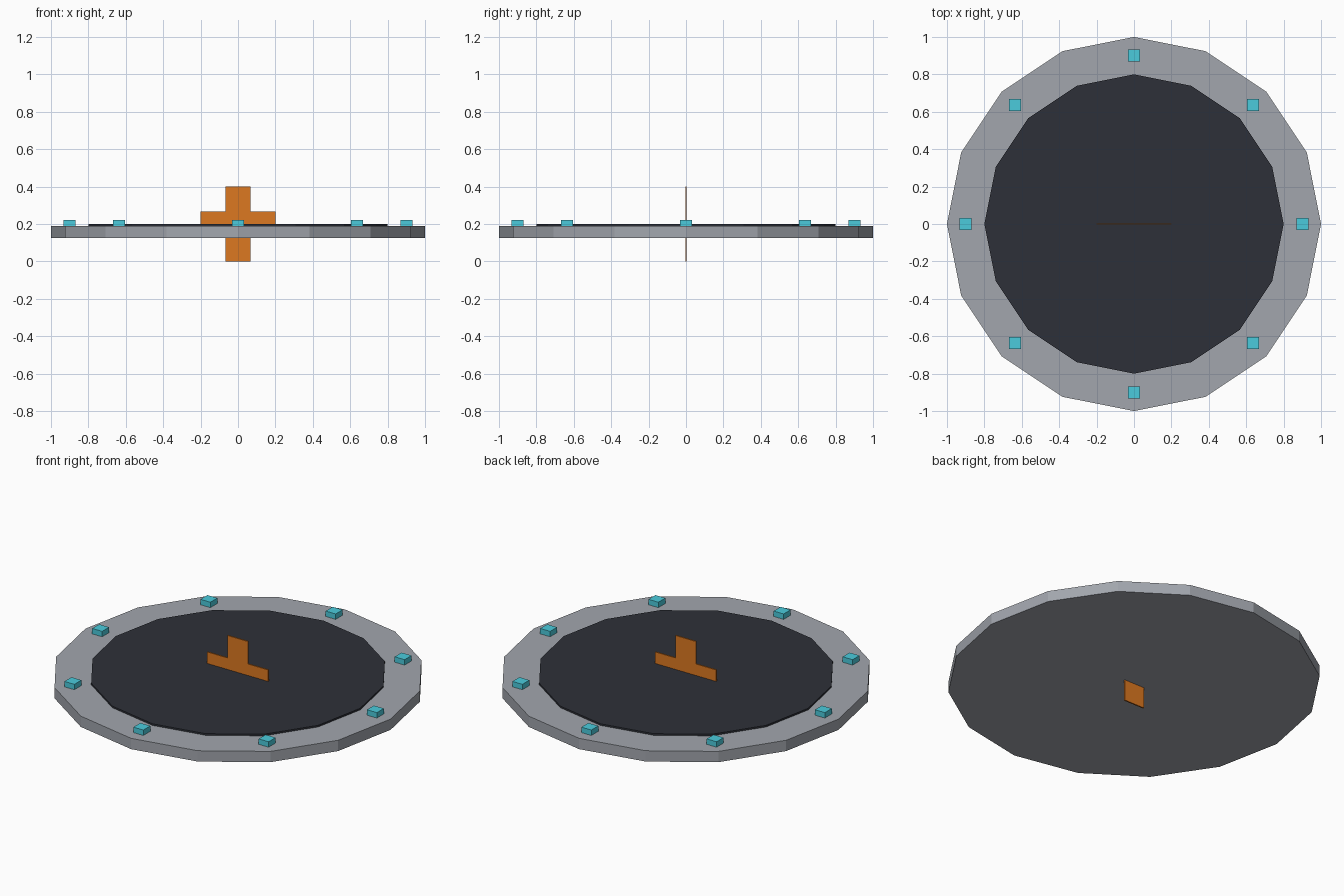
import bpy, bmesh
from math import cos, sin, pi

if "Cube" in bpy.data.objects:
    bpy.data.objects.remove(bpy.data.objects["Cube"])


def material(name, color):
    m = bpy.data.materials.new(name)
    m.diffuse_color = color
    m.use_nodes = True
    m.node_tree.nodes["Principled BSDF"].inputs["Base Color"].default_value = m.diffuse_color
    return m


def prism(name, points, depth, mat):
    """Extrude a flat outline upwards into a closed solid."""
    bm = bmesh.new()
    face = bm.faces.new([bm.verts.new(p) for p in points])
    normal = face.normal if face.normal.length else None
    face.normal_update()
    result = bmesh.ops.extrude_face_region(bm, geom=[face], use_keep_orig=True)
    moved = [v for v in result["geom"] if isinstance(v, bmesh.types.BMVert)]
    bmesh.ops.translate(bm, vec=depth, verts=moved)
    bmesh.ops.recalc_face_normals(bm, faces=bm.faces[:])
    mesh = bpy.data.meshes.new(name)
    bm.to_mesh(mesh)
    bm.free()
    obj = bpy.data.objects.new(name, mesh)
    bpy.context.collection.objects.link(obj)
    mesh.materials.append(mat)
    return obj


def ring(radius, z, sides=16):
    return [(radius * cos(2 * pi * i / sides), radius * sin(2 * pi * i / sides), z)
            for i in range(sides)]


grey = material("grey", (0.36, 0.38, 0.42, 1))
dark = material("dark", (0.027, 0.03, 0.04, 1))
orange = material("orange", (0.72, 0.19, 0.015, 1))
cyan = material("cyan", (0.07, 0.6, 0.72, 1))

# Base plate and dark inset disc
prism("base_plate", ring(1.0, 0.125), (0, 0, 0.064), grey)
prism("top_disc", ring(0.8, 0.18), (0, 0, 0.019), dark)

# Thin upright cross passing through the plate
a, b, t, c = 0.067, 0.2, 0.008, 0.2
cross = [(a, -b), (a, -a), (b, -a), (b, a), (a, a), (a, b),
         (-a, b), (-a, a), (-b, a), (-b, -a), (-a, -a), (-a, -b)]
prism("center_cross", [(x, -t / 2, z + c) for x, z in cross], (0, t, 0), orange)

# Eight indicator blocks around the rim
h = 0.0325
for i, (x, y, z) in enumerate(ring(0.9, 0.187, 8)):
    square = [(x - h, y - h, z), (x + h, y - h, z), (x + h, y + h, z), (x - h, y + h, z)]
    prism(f"rim_block_{i + 1}", square, (0, 0, 0.034), cyan)
